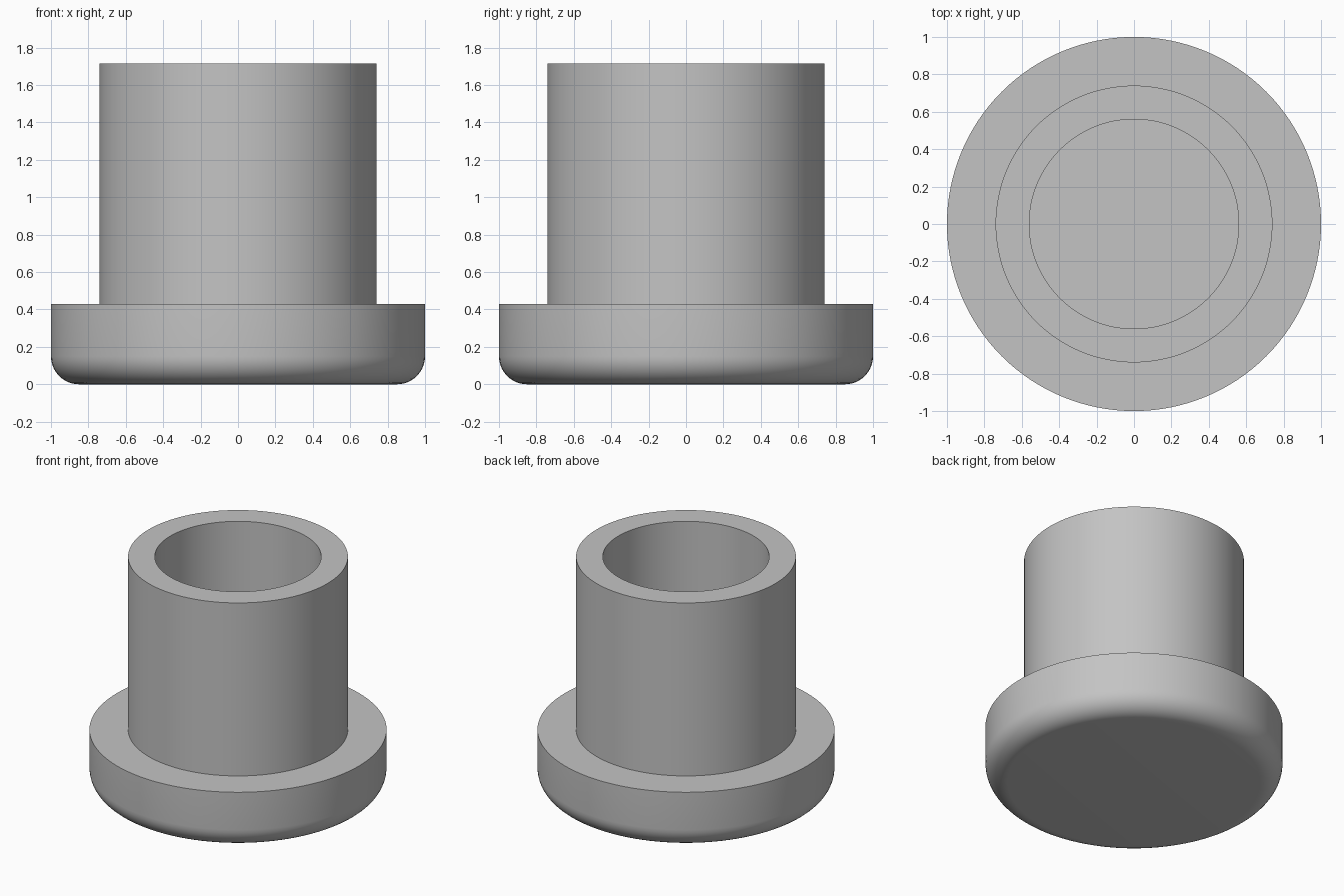
import bpy, bmesh
from math import pi, sin, cos

cube = bpy.data.objects.get("Cube")
if cube:
    bpy.data.objects.remove(cube, do_unlink=True)

# Single plain grey
grey = bpy.data.materials.new("plain grey")
grey.use_nodes = True
colour = (0.55, 0.55, 0.55, 1)
grey.diffuse_color = colour
grey.node_tree.nodes["Principled BSDF"].inputs["Base Color"].default_value = colour

# Main dimensions
FLANGE_R, FLANGE_TOP, FILLET = 1.0, 0.43, 0.15
TUBE_R, BORE_R, TOP, BORE_FLOOR = 0.74, 0.56, 1.715, 0.43
SEGMENTS, FILLET_STEPS = 128, 10


def lathe(name, profile):
    """Revolve an (r, z) profile that starts and ends on the axis."""
    bm = bmesh.new()
    verts = [bm.verts.new((r, 0, z)) for r, z in profile]
    edges = [bm.edges.new(pair) for pair in zip(verts, verts[1:])]
    bmesh.ops.spin(bm, geom=verts + edges, cent=(0, 0, 0), axis=(0, 0, 1),
                   angle=2 * pi, steps=SEGMENTS, use_merge=True)
    bmesh.ops.remove_doubles(bm, verts=bm.verts, dist=0.0001)
    bmesh.ops.recalc_face_normals(bm, faces=bm.faces)
    mesh = bpy.data.meshes.new(name)
    bm.to_mesh(mesh)
    bm.free()
    mesh.materials.append(grey)
    obj = bpy.data.objects.new(name, mesh)
    bpy.context.collection.objects.link(obj)
    return obj


# Rounded lower rim of the flange
rim = []
for i in range(FILLET_STEPS + 1):
    a = i / FILLET_STEPS * pi / 2
    rim.append((FLANGE_R - FILLET + FILLET * sin(a), FILLET - FILLET * cos(a)))

# Flanged bushing with a blind bore
bushing = lathe("flanged_bushing", [(0, 0)] + rim + [
    (FLANGE_R, FLANGE_TOP), (TUBE_R, FLANGE_TOP), (TUBE_R, TOP),
    (BORE_R, TOP), (BORE_R, BORE_FLOOR), (0, BORE_FLOOR)])

# Smooth walls with crisp corners
bpy.ops.object.select_all(action='DESELECT')
bushing.select_set(True)
bpy.context.view_layer.objects.active = bushing
bpy.ops.object.shade_smooth_by_angle(angle=pi / 6)
